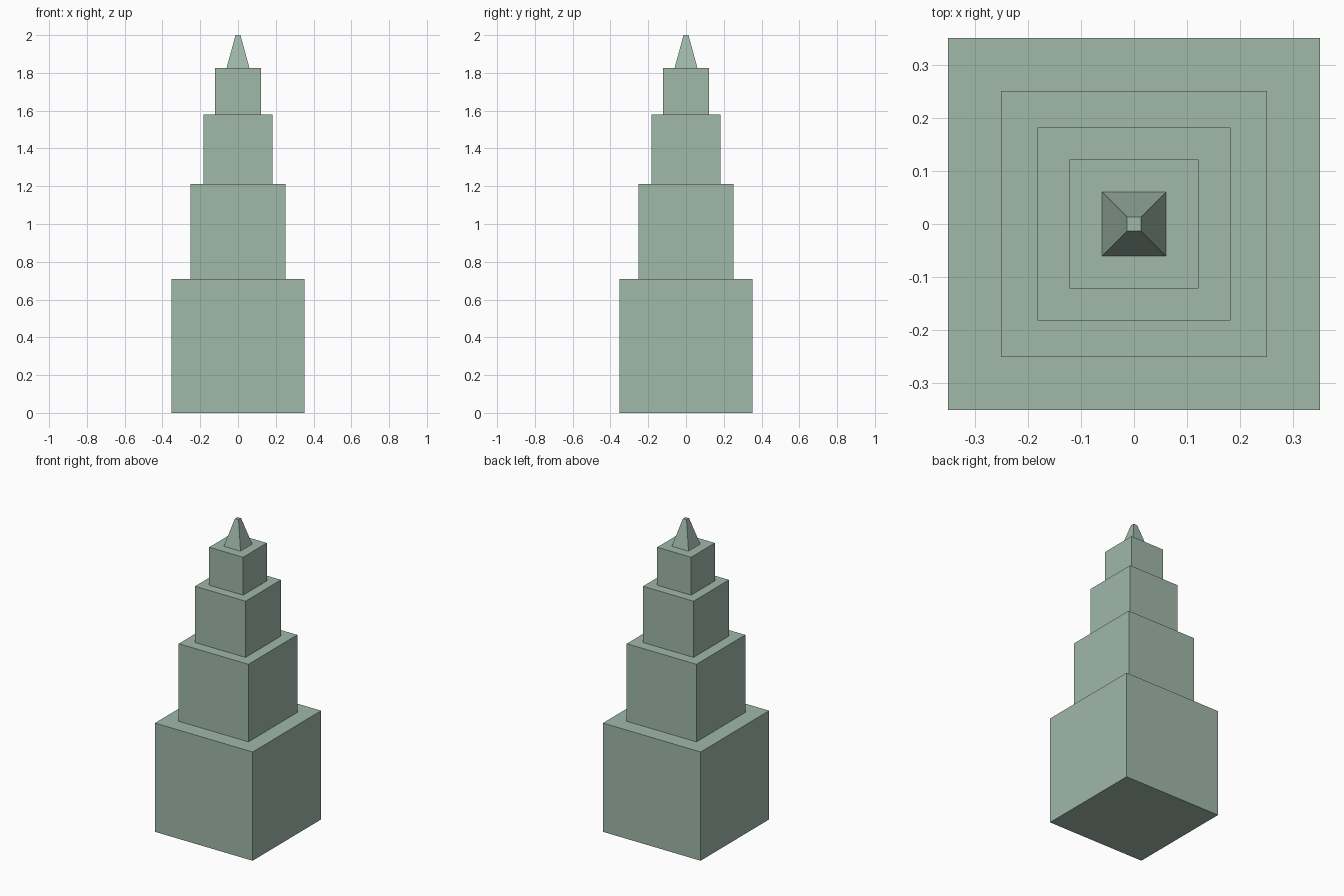
import bpy, bmesh

if "Cube" in bpy.data.objects:
    bpy.data.objects.remove(bpy.data.objects["Cube"])

mat = bpy.data.materials.new("pale_green")
mat.diffuse_color = (0.35, 0.48, 0.40, 1)
mat.use_nodes = True
mat.node_tree.nodes["Principled BSDF"].inputs["Base Color"].default_value = mat.diffuse_color


def block(name, bottom_half, top_half, z0, z1):
    """Square block, tapered when the top half-width differs from the bottom."""
    bm = bmesh.new()
    bmesh.ops.create_cube(bm, size=2)
    for v in bm.verts:
        top = v.co.z > 0
        half = top_half if top else bottom_half
        v.co = (v.co.x * half, v.co.y * half, z1 if top else z0)
    mesh = bpy.data.meshes.new(name)
    bm.to_mesh(mesh)
    bm.free()
    mesh.materials.append(mat)
    obj = bpy.data.objects.new(name, mesh)
    bpy.context.collection.objects.link(obj)
    return obj


# Stepped tower tiers: half-width and top height
tiers = [
    ("base_tier", 0.352, 0.708),
    ("lower_tier", 0.251, 1.213),
    ("middle_tier", 0.182, 1.579),
    ("upper_tier", 0.122, 1.826),
]
z = 0.0
for name, half, top in tiers:
    block(name, half, half, z, top)
    z = top

# Tapered spire with a small flat tip
block("spire", 0.0605, 0.013, z, 2.0)
